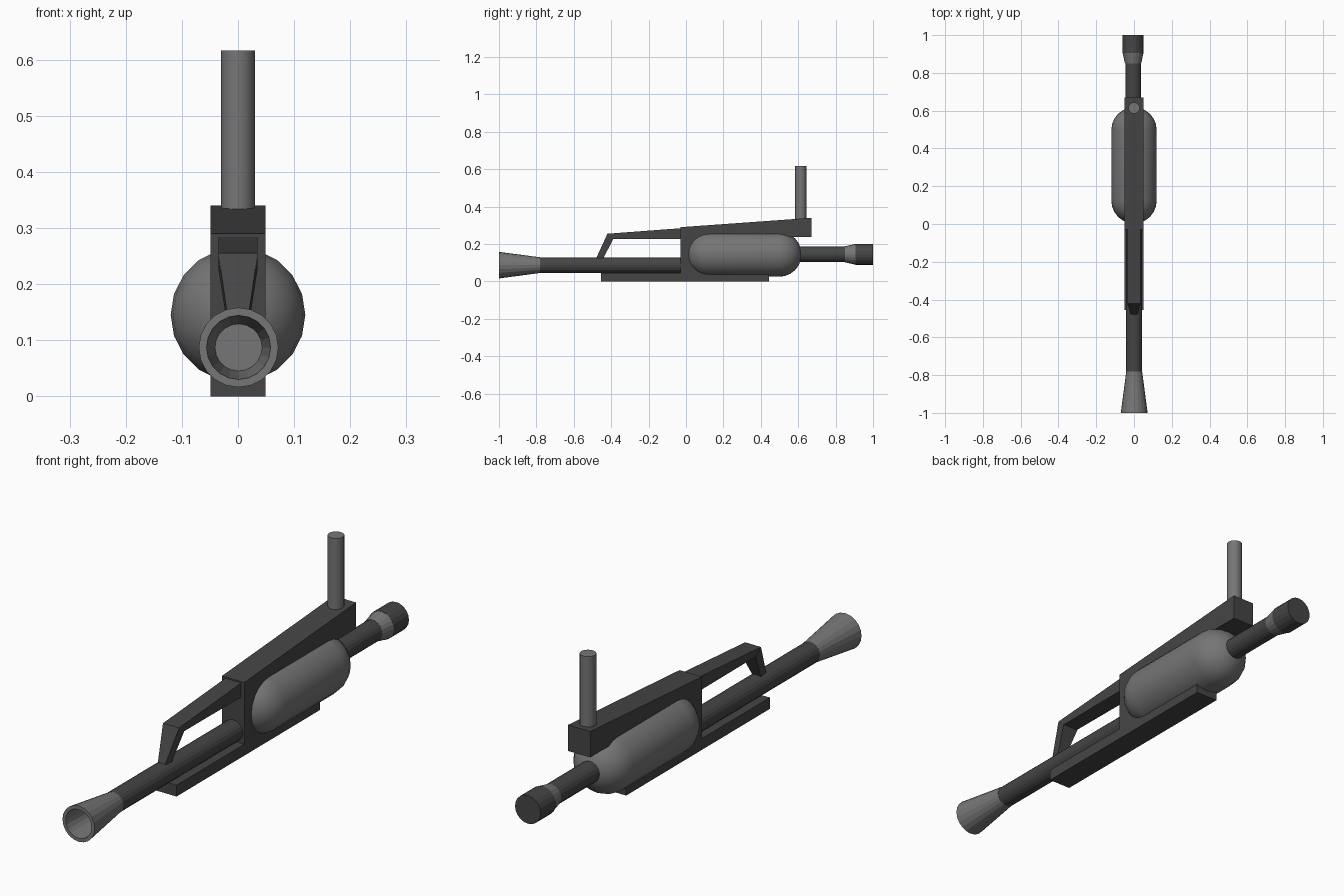
import bpy, bmesh, math
from mathutils import Matrix

if "Cube" in bpy.data.objects:
    bpy.data.objects.remove(bpy.data.objects["Cube"])


def material(name, v):
    m = bpy.data.materials.new(name)
    m.diffuse_color = (v, v, v, 1)
    m.use_nodes = True
    m.node_tree.nodes["Principled BSDF"].inputs["Base Color"].default_value = m.diffuse_color
    return m


DARK, STEEL = material("dark_metal", 0.06), material("steel", 0.18)


def finish(name, bm, mat, angle=0):
    bmesh.ops.remove_doubles(bm, verts=bm.verts, dist=1e-5)
    bmesh.ops.recalc_face_normals(bm, faces=bm.faces)
    me = bpy.data.meshes.new(name)
    bm.to_mesh(me)
    bm.free()
    me.materials.append(mat)
    ob = bpy.data.objects.new(name, me)
    bpy.context.collection.objects.link(ob)
    if angle:
        bpy.ops.object.select_all(action='DESELECT')
        bpy.context.view_layer.objects.active = ob
        ob.select_set(True)
        bpy.ops.object.shade_smooth_by_angle(angle=math.radians(angle))
    return ob


def lathe(name, profile, x, z, mat, angle=0, segments=20):
    """Revolve (y, radius) points around a line parallel to y."""
    bm = bmesh.new()
    verts = [bm.verts.new((x + r, y, z)) for y, r in profile]
    edges = [bm.edges.new(p) for p in zip(verts, verts[1:])]
    bmesh.ops.spin(bm, geom=verts + edges, cent=(x, 0, z), axis=(0, 1, 0),
                   angle=math.tau, steps=segments)
    return finish(name, bm, mat, angle)


def slab(name, points):
    """Side outline of (y, z, half_width) points, mirrored across x = 0."""
    bm = bmesh.new()
    left = [bm.verts.new((-w, y, z)) for y, z, w in points]
    right = [bm.verts.new((w, y, z)) for y, z, w in points]
    bm.faces.new(left)
    bm.faces.new(right[::-1])
    n = len(points)
    for i in range(n):
        j = (i + 1) % n
        bm.faces.new((left[i], right[i], right[j], left[j]))
    return finish(name, bm, DARK)


# Receiver with low fore-rail and raised rear overhang
W = 0.049
slab("body", [(y, z, W) for y, z in [
    (-0.455, 0), (0.445, 0), (0.445, 0.1), (0.5, 0.237), (0.67, 0.237),
    (0.67, 0.34), (-0.03, 0.29), (-0.03, 0.045), (-0.455, 0.045)]])

# Carrying arm and its tapered front strut
slab("carry_arm", [(-0.02, 0.285, 0.035), (-0.42, 0.255, 0.035),
                   (-0.43, 0.228, 0.033), (-0.02, 0.228, 0.035)])
slab("arm_strut", [(-0.42, 0.255, 0.035), (-0.388, 0.228, 0.035),
                   (-0.445, 0.118, 0.018), (-0.483, 0.118, 0.015)])

# Barrel and hollow flared muzzle
lathe("barrel", [(-0.78, 0), (-0.78, 0.042), (0.02, 0.042), (0.02, 0)],
      0, 0.087, DARK)
lathe("muzzle", [(-0.78, 0), (-0.78, 0.042), (-1, 0.071), (-1, 0.057),
                 (-0.79, 0.042), (-0.79, 0)], 0.001, 0.087, STEEL)

# Round-ended side tank
R, y0, y1 = 0.12, 0.003, 0.618
arc = [(R * math.cos(a), R * math.sin(a))
       for a in (math.radians(15 * i) for i in range(7))]
lathe("tank", [(y0 + R - c, s) for c, s in arc] +
      [(y1 - R + c, s) for c, s in reversed(arc)], 0, 0.145, STEEL, 30)

# Rear tube, collar and end cap
lathe("rear_tube", [(0.58, 0), (0.58, 0.042), (0.86, 0.042), (0.86, 0)],
      -0.004, 0.145, DARK)
lathe("collar", [(0.85, 0), (0.85, 0.043), (0.905, 0.055), (0.905, 0)],
      -0.005, 0.145, STEEL)
lathe("end_cap", [(0.905, 0), (0.905, 0.056), (1, 0.056), (1, 0)],
      -0.006, 0.145, DARK)

# Upright post
bm = bmesh.new()
bmesh.ops.create_cone(bm, cap_ends=True, segments=20, radius1=0.03, radius2=0.03,
                      depth=0.306, matrix=Matrix.Translation((0, 0.614, 0.463)))
finish("post", bm, STEEL, 30)
